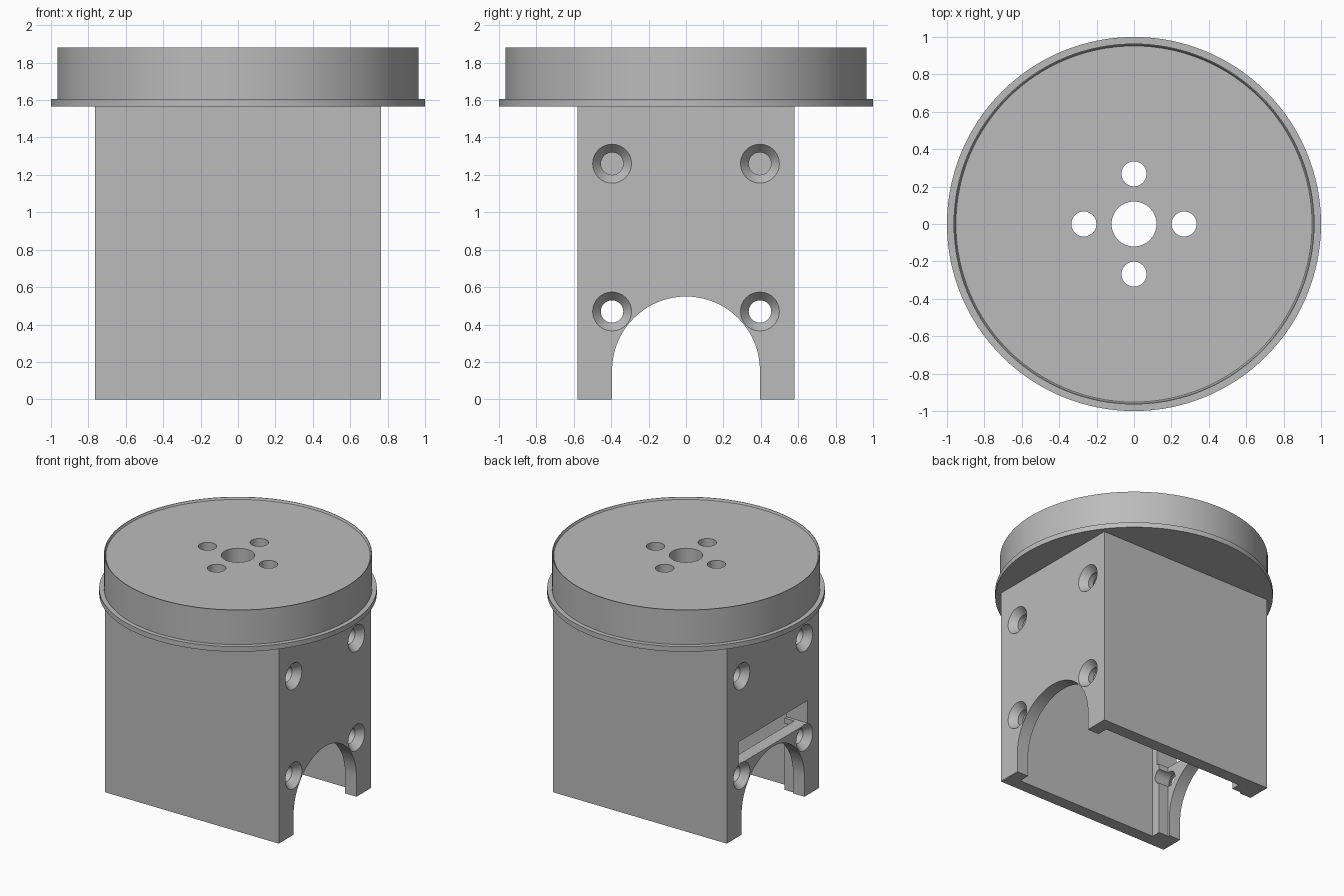
import bpy, bmesh, math
from mathutils import Matrix, Vector

if "Cube" in bpy.data.objects:
    bpy.data.objects.remove(bpy.data.objects["Cube"], do_unlink=True)

grey = bpy.data.materials.new("plain grey")
grey.use_nodes = True
grey.diffuse_color = (0.5, 0.5, 0.5, 1)
grey.node_tree.nodes["Principled BSDF"].inputs["Base Color"].default_value = (0.5, 0.5, 0.5, 1)


def finish(name, bm):
    bmesh.ops.recalc_face_normals(bm, faces=bm.faces)
    mesh = bpy.data.meshes.new(name)
    bm.to_mesh(mesh)
    bm.free()
    mesh.materials.append(grey)
    obj = bpy.data.objects.new(name, mesh)
    bpy.context.collection.objects.link(obj)
    return obj


def box(name, low, high):
    low, high = Vector(low), Vector(high)
    bm = bmesh.new()
    bmesh.ops.create_cube(bm, size=1)
    bmesh.ops.scale(bm, vec=high - low, verts=bm.verts)
    bmesh.ops.translate(bm, vec=(low + high) / 2, verts=bm.verts)
    return finish(name, bm)


def lathe(name, profile, sides, matrix=Matrix()):
    """Closed solid turned about z from (radius, height) points."""
    bm = bmesh.new()
    rings = []
    for r, z in profile:
        rings.append([bm.verts.new((r * math.cos(a), r * math.sin(a), z))
                      for a in (math.tau * i / sides for i in range(sides))])
    for a, b in zip(rings, rings[1:]):
        for i in range(sides):
            j = (i + 1) % sides
            bm.faces.new((a[i], a[j], b[j], b[i]))
    bm.faces.new(rings[0])
    bm.faces.new(rings[-1])
    bm.transform(matrix)
    return finish(name, bm)


def cut(target, cutters):
    bpy.context.view_layer.objects.active = target
    for c in cutters:
        mod = target.modifiers.new("cut", 'BOOLEAN')
        mod.operation = 'DIFFERENCE'
        mod.solver = 'EXACT'
        mod.object = c
        bpy.ops.object.modifier_apply(modifier=mod.name)


W, D, H, T = 0.765, 0.58, 1.565, 0.1

# Cap: flange, drum and shallow recessed top
cap = lathe("round_cap", [(1, H), (1, 1.605), (0.965, 1.605), (0.965, 1.88),
                          (0.96, 1.88), (0.952, 1.865)], 128)
cap_cutters = [lathe("centre_bore", [(0.12, 1.4), (0.12, 2)], 48)]
for i in range(4):
    a = i * math.pi / 2
    move = Matrix.Translation((0.268 * math.cos(a), 0.268 * math.sin(a), 0))
    cap_cutters.append(lathe("cap_bore", [(0.067, 1.4), (0.067, 2)], 32, move))
cut(cap, cap_cutters)

# Housing cutters: cavity, arch through both side plates, slot in one plate
body = box("housing", (-W, -D, 0), (W, D, H))
cavity = box("cavity", (T - W, -0.482, -0.2), (W - T, 0.482, H + 0.2))
slot = box("slot", (-W - 0.1, -0.435, 0.57), (-0.5, 0.435, 0.75))

bm = bmesh.new()
R, spring = 0.395, 0.155
outline = [(-R, -0.2)] + [(-R * math.cos(math.pi * i / 40), spring + R * math.sin(math.pi * i / 40))
                          for i in range(41)] + [(R, -0.2)]
face = bm.faces.new([bm.verts.new((-1, y, z)) for y, z in outline])
extruded = bmesh.ops.extrude_face_region(bm, geom=[face])["geom"]
bmesh.ops.translate(bm, vec=(2, 0, 0), verts=[v for v in extruded if isinstance(v, bmesh.types.BMVert)])
arch = finish("arch", bm)

# Countersunk screw holes in both side plates
holes = []
for side in (-1, 1):
    turn = Matrix.Rotation(side * math.pi / 2, 4, 'Y')
    for y in (-0.395, 0.395):
        for z in (0.47, 1.26):
            holes.append(lathe("screw_hole", [(0.06, 0.5), (0.06, W - 0.055), (0.104, W), (0.104, W + 0.05)],
                               32, Matrix.Translation((0, y, z)) @ turn))
cut(body, [cavity, arch, slot] + holes)

# Inner corner rails and upper screw blocks on the slotted side
parts = [cap, body]
for s, label in ((-1, "front"), (1, "back")):
    def span(a, b):
        return sorted((s * a, s * b))
    y0, y1 = span(0.41, 0.482)
    rail = box(label + "_rail", (T - W, y0, 0), (-0.58, y1, H))
    cut(rail, [slot] + holes)
    y0, y1 = span(0.32, 0.482)
    block = box(label + "_screw_block", (T - W, y0, 1.16), (-0.57, y1, 1.36))
    parts += [rail, block]

for c in cap_cutters + holes + [cavity, arch, slot]:
    bpy.data.objects.remove(c, do_unlink=True)

# Smooth the round surfaces, keep hard edges
bpy.ops.object.select_all(action='DESELECT')
for p in parts:
    p.select_set(True)
bpy.context.view_layer.objects.active = cap
bpy.ops.object.shade_smooth_by_angle(angle=math.radians(30))
